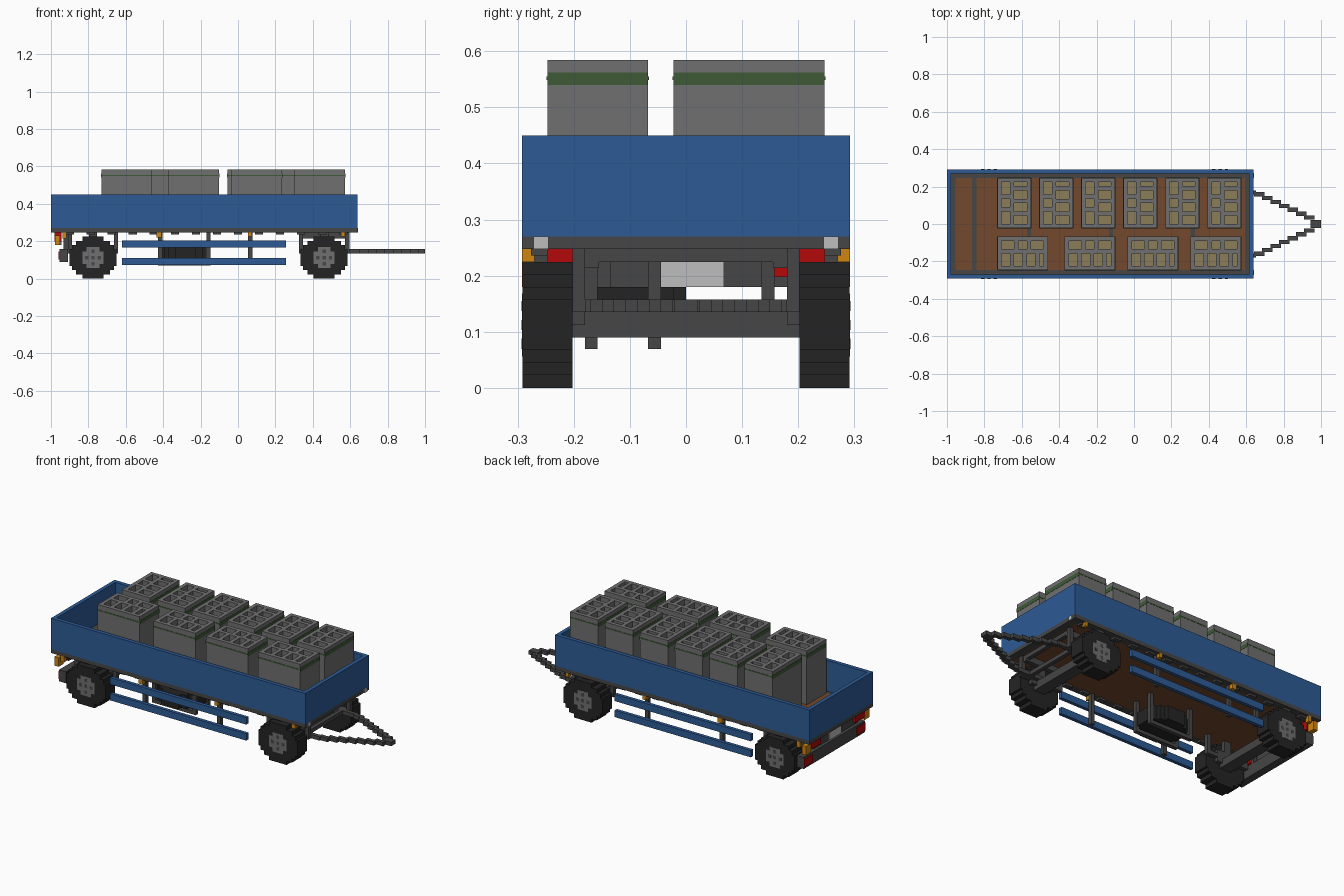
import bpy, bmesh
from mathutils import Vector

if "Cube" in bpy.data.objects:
    bpy.data.objects.remove(bpy.data.objects["Cube"])

U = 2 / 89  # block size; all coordinates below are in blocks


def material(name, r, g, b):
    lin = [((c / 255 + 0.055) / 1.055) ** 2.4 for c in (r, g, b)] + [1]
    m = bpy.data.materials.new(name)
    m.use_nodes = True
    m.diffuse_color = lin
    m.node_tree.nodes["Principled BSDF"].inputs["Base Color"].default_value = lin
    return m


blue = material("blue paint", 45, 91, 150)
rubber = material("tyre rubber", 36, 36, 36)
steel = material("dark steel", 70, 70, 70)
grey = material("crate grey", 112, 112, 112)
green = material("green band", 62, 90, 54)
wood = material("brown wood", 114, 72, 44)
tan = material("tan contents", 140, 125, 88)
orange = material("orange lamp", 208, 134, 16)
red = material("red lamp", 180, 10, 10)
light = material("light grey", 190, 190, 190)


def blocks(name, mat, boxes):
    """One object from boxes given as (x0, x1, y0, y1, z0, z1)."""
    bm = bmesh.new()
    for x0, x1, y0, y1, z0, z1 in boxes:
        vs = bmesh.ops.create_cube(bm, size=1)["verts"]
        size = Vector((x1 - x0, y1 - y0, z1 - z0))
        mid = Vector((x0 + x1, y0 + y1, z0 + z1)) / 2
        for v in vs:
            v.co = (v.co * size + mid) * U
    me = bpy.data.meshes.new(name)
    bm.to_mesh(me)
    bm.free()
    me.materials.append(mat)
    ob = bpy.data.objects.new(name, me)
    bpy.context.collection.objects.link(ob)
    return ob


def both(boxes):
    """Boxes plus their mirror across y = 0."""
    return boxes + [(a, b, -d, -c, e, f) for a, b, c, d, e, f in boxes]


def ring(x0, x1, y0, y1, z0, z1, t):
    """Four walls of thickness t."""
    return [(x0, x1, y0, y0 + t, z0, z1), (x0, x1, y1 - t, y1, z0, z1),
            (x0, x0 + t, y0 + t, y1 - t, z0, z1), (x1 - t, x1, y0 + t, y1 - t, z0, z1)]


# Cargo bed
X0, X1 = -44.5, 28.4
blocks("side_walls", blue, ring(X0, X1, -13, 13, 12, 20, 1))
blocks("bed_frame", steel, ring(X0, X1, -13, 13, 11, 12, 2))
blocks("wood_floor", wood, [(X0 + 2, X1 - 2, -11, 11, 11, 12)])
blocks("floor_strips", steel, [(x, x + 1, -11, 11, 11.5, 12.04) for x in (-38.5, -25.5, -6, 13.5)])
blocks("frame_stubs", steel, both([(-41 + 5 * i, -39 + 5 * i, 11, 12.3, 10.5, 11)
                                   for i in range(14)]))


# Crates: cells are two strips (2 and 3 blocks deep) cut into pockets
def crate(name, x, y, turned):
    Z0, ZF, Z1 = 12.04, 23, 26

    def place(b):  # local layout is 8 x 12; turned swaps it to 12 x 8
        a, b_, c, d, e, f = b
        if turned:
            return (x + 12 - d, x + 12 - c, y + 8 - b_, y + 8 - a, e, f)
        return (x + a, x + b_, y + c, y + d, e, f)

    ribs = [(3, 4, 1, 11, ZF, Z1)]
    ribs += [(1, 3, p, p + 1, ZF, Z1) for p in (4, 7)]
    if turned:
        ribs += [(4, 7, p, p + 1, ZF, Z1) for p in (2, 5, 8)]
    else:
        ribs += [(4, 7, p, p + 1, ZF, Z1) for p in (3, 6, 9)]
    body = [(0, 8, 0, 12, Z0, ZF)] + ring(0, 8, 0, 12, ZF, Z1, 1) + ribs
    blocks(name, grey, [place(b) for b in body])
    blocks(name + "_contents", tan, [place((1, 7, 1, 11, ZF, ZF + 0.1))])
    w, d = (12, 8) if turned else (8, 12)
    e = 0.06
    # wide band on the ends, narrow line on the long sides
    blocks(name + "_band", green,
           [(x - e, x, y, y + d, 24, 25), (x + w, x + w + e, y, y + d, 24, 25),
            (x, x + w, y - e, y, 24.4, 24.7), (x, x + w, y + d, y + d + e, 24.4, 24.7)])


for i in range(6):
    crate(f"back_crate_{i + 1}", -32.5 + 10 * i, -1, False)
for i, x in enumerate((-32.5, -16.5, -1.5, 13.5)):
    crate(f"front_crate_{i + 1}", x, -11, True)

# Wheels, built as stacked rows to a stepped circle
TYRE = (2.5, 4, 5, 5.6, 5.6, 5.6, 5.6, 5, 4, 2.5)
HUB = (1.5, 2.5, 2.5, 2.5, 1.5)
for end, cx in (("rear", -34.5), ("front", 20.5)):
    for side, s in (("left", 1), ("right", -1)):
        def flank(a, b):
            return (a, b) if s > 0 else (-b, -a)
        y = flank(9, 12.95)
        blocks(f"{end}_{side}_tyre", rubber,
               [(cx - h, cx + h, *y, z, z + 1) for z, h in enumerate(TYRE)])
        y = flank(12.9, 13)
        blocks(f"{end}_{side}_hub", grey,
               [(cx - h, cx + h, *y, 2.5 + z, 3.5 + z) for z, h in enumerate(HUB)])
        y = flank(12.95, 13.03)
        blocks(f"{end}_{side}_hub_bolts", steel,
               [(cx + a - .4, cx + a + .4, *y, 5 + b - .4, 5 + b + .4)
                for a, b in ((0, 0), (1.5, 0), (-1.5, 0), (0, 1.5), (0, -1.5))])
    # Axle, leaf springs and hangers
    blocks(f"{end}_axle", steel, [(cx - 1.5, cx + 1.5, -9, 9, 4, 6)])
    blocks(f"{end}_springs", steel, both([
        (cx - 6, cx + 6, 8, 9, 6, 7), (cx - 3, cx + 3, 8, 9, 5, 8),
        (cx - 6, cx - 5, 8, 9, 6, 11), (cx + 5, cx + 6, 8, 9, 6, 11),
        (cx - 1, cx + 1, 8, 9, 7, 11)]))
blocks("front_bogie", steel, both([(15, 26, 6.9, 8, 9.5, 11)])
       + [(15, 16, -8, 8, 10, 11), (25, 26, -8, 8, 10, 11)])

# Stepped triangular drawbar with a towing eye
arms = [(19, 29, 7, 8, 6, 7)]
arms += [(28.5 + 2 * i, 31 + 2 * i, 6.6 - 0.93 * i, 7.6 - 0.93 * i, 6, 7) for i in range(7)]
blocks("drawbar", steel, both(arms) + [(42, 44.5, -0.9, 0.9, 6, 7), (24, 25, -7, 7, 6, 7)])

# Side guard rails and their posts
blocks("guard_rails", blue, both([(-27.6, 11.4, 12, 12.9, z, z + 1.75) for z in (3.2, 7.35)]))
blocks("guard_posts", steel, both([(x, x + 1, 11, 12, 3.2, 11) for x in (-19, 2.4)]))

# Spare wheel in a hanging cradle
SPARE = (2.5, 4, 5, 5.6, 5.6, 5.6, 5.6, 5, 4, 2.5)
blocks("spare_tyre", rubber, [(-12.5 - h, -12.5 + h, -10 + i, -9 + i, 4.5, 8)
                              for i, h in enumerate(SPARE)])
blocks("spare_cradle", steel,
       [(-19, -6.5, y, y + 1, 3.1, 4) for y in (-8, -3)]
       + [(x, x + 1, y, y + 1, 3.1, 11) for x in (-19, -7.5) for y in (-8, -3)])

# Rear panel, plate and bumper
blocks("rear_panel", steel, [(-43, -42.2, -9, 9, 8, 11)])
blocks("rear_plate", light, [(-43.2, -42, -2, 3, 8, 10)])
blocks("rear_bumper", steel, [(-42.5, -40.5, -12.5, 12.5, 4, 7)])
blocks("bumper_arms", steel, both([(-41.5, -40.5, 6, 7, 7, 11)]))
blocks("bumper_reflectors", red, both([(-42.7, -42.5, 9, 12.5, 4.5, 6.5)]))

# Lamps
blocks("tail_lamps", red, both([(-43.6, -42, 7, 11, 8.8, 11)]))
blocks("rear_indicators", orange, both([(-43.5, -42.3, 11, 13, 8, 10.3),
                                        (-41.7, -40.8, 12, 13, 9.5, 11)]))
blocks("side_markers", orange, both([(x, x + w, 12, 13, z, 11) for x, w, z in
                                     ((-19.4, 1.2, 9.8), (2.4, 0.9, 10), (24.5, 0.9, 10))]))
blocks("front_lamps", light, both([(X1, X1 + 0.2, 10.9, 12.1, 11, 12)]))
blocks("front_indicators", orange, both([(24.6, 25.4, 12.1, 13, 10, 11)]))
